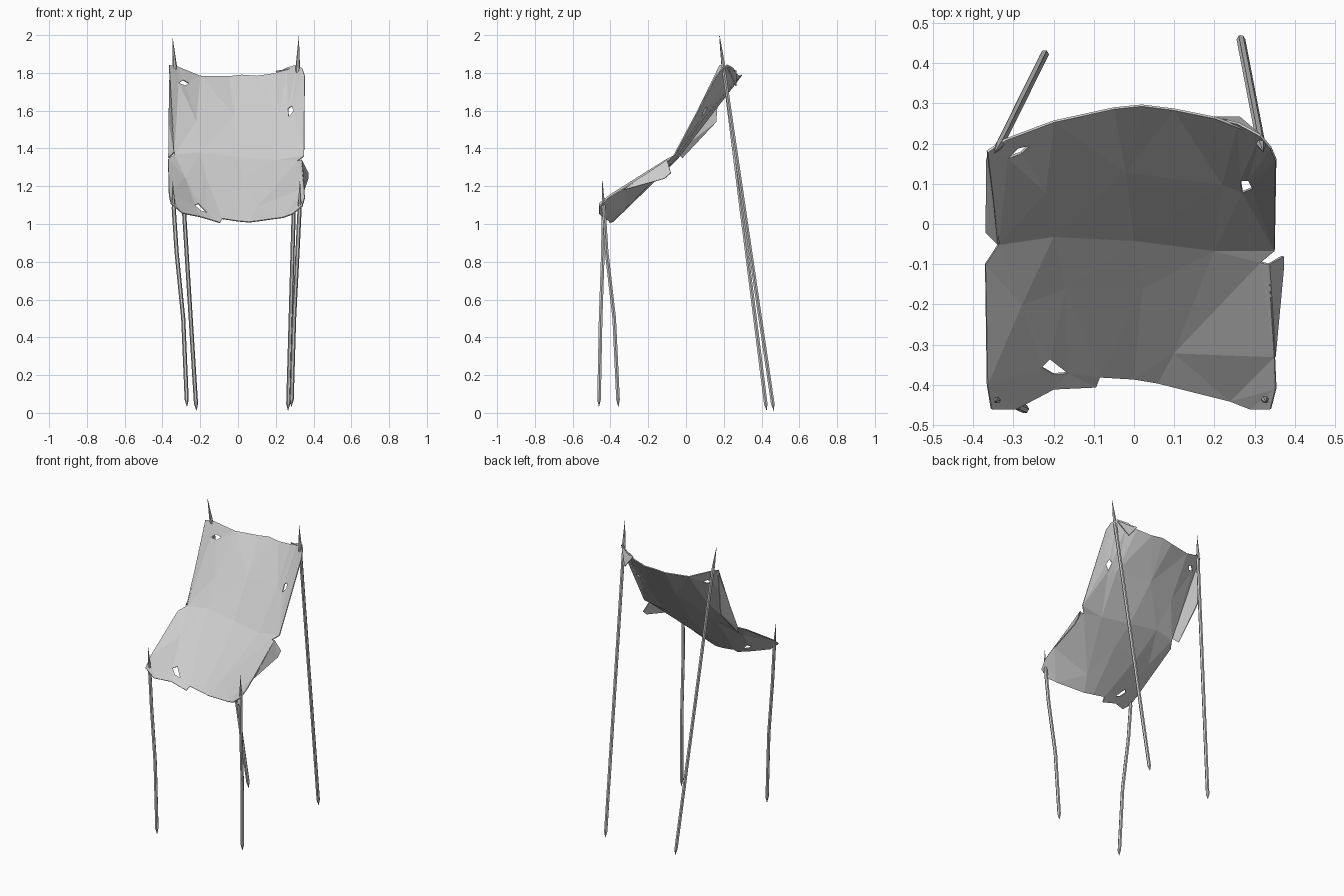
import bpy
import bmesh
from math import cos, sin, pi
from mathutils import Vector
from mathutils.geometry import delaunay_2d_cdt

default_cube = bpy.data.objects.get("Cube")
if default_cube:
    bpy.data.objects.remove(default_cube, do_unlink=True)


def make_material(name, colour):
    material = bpy.data.materials.new(name)
    material.use_nodes = True
    material.diffuse_color = colour
    material.node_tree.nodes["Principled BSDF"].inputs["Base Color"].default_value = colour
    return material


grey = make_material("plain grey", (0.6, 0.6, 0.6, 1))


def add_object(name, vertices, faces, thickness=0.0):
    mesh = bpy.data.meshes.new(name)
    mesh.from_pydata(vertices, [], faces)
    bm = bmesh.new()
    bm.from_mesh(mesh)
    bmesh.ops.recalc_face_normals(bm, faces=bm.faces)
    bm.to_mesh(mesh)
    bm.free()
    mesh.materials.append(grey)
    obj = bpy.data.objects.new(name, mesh)
    bpy.context.collection.objects.link(obj)
    if thickness:
        solid = obj.modifiers.new("thickness", "SOLIDIFY")
        solid.thickness = thickness
        solid.offset = 0
    return obj


def cloth_height(x, y):
    """Hide stretched between the poles: steep back, shallow front, sagging middle."""
    side = abs(x) / 0.35
    crease = -0.05
    if y > crease:
        slope = 1.3 + 0.65 * side ** 3
    else:
        slope = 0.97 - 0.32 * side ** 2
    return 1.34 + 0.03 * side ** 2 + slope * (y - crease)


# Ragged cloth: outline, torn holes and the inner fold points
outline = [
    (-.365, -.4), (-.355, -.46), (-.295, -.46), (-.2, -.41), (-.095, -.405),
    (-.085, -.38), (0, -.385), (.06, -.395), (.24, -.44), (.29, -.46),
    (.34, -.46), (.353, -.41), (.35, -.33), (.335, -.1), (.315, -.095),
    (.35, -.065), (.353, .16), (.34, .19), (.315, .22), (.26, .25),
    (.2, .265), (.1, .285), (.02, .295), (-.05, .288), (-.2, .255),
    (-.32, .21), (-.365, .18), (-.337, -.05), (-.37, -.1)]
holes = [
    [(-.315, .165), (-.28, .178), (-.262, .197), (-.29, .19)],
    [(.265, .11), (.285, .11), (.295, .09), (.27, .08)],
    [(-.23, -.355), (-.21, -.335), (-.165, -.37), (-.2, -.373)]]
folds = [(-.2, -.03), (0, -.04), (.2, -.065), (-.02, .13), (-.17, -.16),
         (.02, -.16), (-.28, -.2), (.1, -.32), (.22, .1), (-.22, .08)]

points, loops = [], []
for loop in [outline] + holes:
    loops.append(list(range(len(points), len(points) + len(loop))))
    points += loop
points += folds
result = delaunay_2d_cdt([Vector(p) for p in points], [], loops, 2, 1e-5)
add_object("cloth", [(p.x, p.y, cloth_height(p.x, p.y)) for p in result[0]],
           result[2], 0.006)

# Torn pieces hanging from the cloth edges
add_object("left_torn_flap",
           [(.335, -.1, 1.34), (.37, -.08, 1.27), (.37, -.115, 1.24), (.35, -.33, 1.18)],
           [(0, 1, 2), (0, 2, 3)], 0.006)
add_object("right_torn_flap",
           [(-.36, .18, 1.82), (-.337, -.05, 1.38), (-.367, -.02, 1.35), (-.365, .16, 1.54)],
           [(0, 1, 3), (1, 2, 3)], 0.006)
add_object("back_torn_flap",
           [(.2, .265, 1.81), (.315, .22, 1.83), (.262, .265, 1.73)], [(0, 1, 2)], 0.006)


def add_pole(name, path, radius=0.011, sides=6):
    """Rough stick with a long sharpened top and a short sharpened foot."""
    path = [Vector(p) for p in path]
    top, foot = path[0], path[-1]
    upper = top.lerp(path[1], 0.16 / (top - path[1]).length)
    lower = foot.lerp(path[-2], 0.04 / (foot - path[-2]).length)
    centres = [upper] + path[1:-1] + [lower]
    vertices = [top, foot]
    for centre in centres:
        for i in range(sides):
            angle = 2 * pi * i / sides
            vertices.append(centre + radius * Vector((cos(angle), sin(angle), 0)))
    faces = []
    last = 2 + (len(centres) - 1) * sides
    for i in range(sides):
        j = (i + 1) % sides
        faces += [(0, 2 + i, 2 + j), (1, last + j, last + i)]
        for ring in range(2, last, sides):
            faces.append((ring + i, ring + sides + i, ring + sides + j, ring + j))
    add_object(name, vertices, faces)


# Poles, listed from the tip to the foot
add_pole("back_left_pole", [(.322, .178, 2), (.315, .205, 1.78), (.265, .465, .01)])
add_pole("back_right_pole", [(-.348, .175, 2), (-.33, .205, 1.78), (-.22, .427, .01)])
add_pole("front_left_pole", [(.328, -.445, 1.24), (.326, -.435, 1.08), (.315, -.42, .85),
                             (.297, -.38, .5), (.283, -.358, .03)])
add_pole("front_right_pole", [(-.347, -.443, 1.24), (-.34, -.437, 1.08), (-.325, -.44, .85),
                              (-.29, -.452, .5), (-.27, -.461, .03)])
